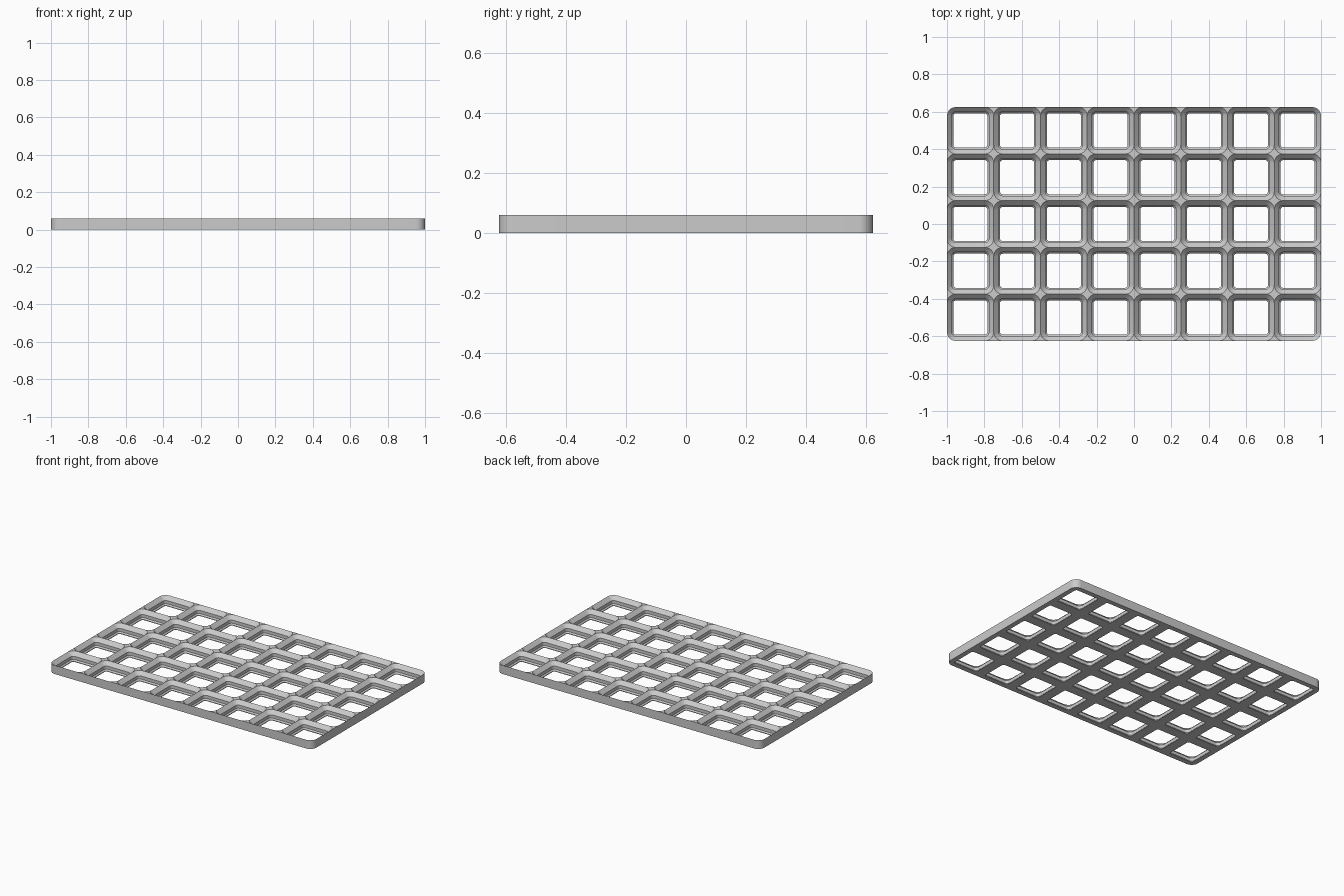
import bpy, bmesh, math

if "Cube" in bpy.data.objects:
    bpy.data.objects.remove(bpy.data.objects["Cube"], do_unlink=True)

COLS, ROWS, PITCH = 8, 5, 0.25
U = PITCH / 21                      # one profile unit
HEIGHT, RADIUS, STEPS = 5 * U, 4 * U, 8
# Socket wall from bottom to top: (inset, height)
PROFILE = [(2.85, 0), (2.85, 0.35), (2.15, 1.05), (2.15, 2.85), (0, 5)]
CORNERS = [(1, 1), (-1, 1), (-1, -1), (1, -1)]

bm = bmesh.new()
cache = {}


def vert(x, y, z):
    """Reuse one vertex per position so neighbouring cells are welded."""
    key = (round(x, 5), round(y, 5), round(z, 5))
    if key not in cache:
        cache[key] = bm.verts.new(key)
    return cache[key]


def rounded_ring(cx, cy, inset, z):
    half, r = PITCH / 2 - inset, RADIUS - inset
    ring = []
    for i, (sx, sy) in enumerate(CORNERS):
        for k in range(STEPS + 1):
            a = math.pi / 2 * (i + k / STEPS)
            ring.append(vert(cx + sx * (half - r) + r * math.cos(a),
                             cy + sy * (half - r) + r * math.sin(a), z))
    return ring


def outline_ring(cx, cy, z):
    """Cell outline: square inside the grid, rounded at the plate corners."""
    ring = rounded_ring(cx, cy, 0, z)
    for i, (sx, sy) in enumerate(CORNERS):
        x, y = cx + sx * PITCH / 2, cy + sy * PITCH / 2
        plate_corner = (abs(x) > COLS * PITCH / 2 - U and
                        abs(y) > ROWS * PITCH / 2 - U)
        if not plate_corner:
            for k in range(1, STEPS):
                ring[i * (STEPS + 1) + k] = vert(x, y, z)
    return ring


def skin(a, b):
    for i in range(len(a)):
        j = (i + 1) % len(a)
        corners = list(dict.fromkeys((a[i], a[j], b[j], b[i])))
        if len(corners) > 2:
            bm.faces.new(corners)


# Sockets, with the underside and the flat patches where ridges cross
for col in range(COLS):
    for row in range(ROWS):
        cx = (col - (COLS - 1) / 2) * PITCH
        cy = (row - (ROWS - 1) / 2) * PITCH
        rings = [outline_ring(cx, cy, 0)]
        rings += [rounded_ring(cx, cy, d * U, h * U) for d, h in PROFILE]
        rings.append(outline_ring(cx, cy, HEIGHT))
        for lower, upper in zip(rings, rings[1:]):
            skin(lower, upper)

# Outer wall joins the open top and bottom rims
rim = [e for e in bm.edges if e.is_boundary]
bmesh.ops.bridge_loops(bm, edges=rim)
bmesh.ops.recalc_face_normals(bm, faces=bm.faces)

mesh = bpy.data.meshes.new("grid_baseplate")
bm.to_mesh(mesh)
bm.free()
plate = bpy.data.objects.new("grid_baseplate", mesh)
bpy.context.collection.objects.link(plate)

# Plain grey plastic
grey = bpy.data.materials.new("plain_grey")
grey.use_nodes = True
grey.diffuse_color = (0.6, 0.6, 0.6, 1)
grey.node_tree.nodes["Principled BSDF"].inputs["Base Color"].default_value = (0.6, 0.6, 0.6, 1)
mesh.materials.append(grey)

bpy.ops.object.select_all(action="DESELECT")
plate.select_set(True)
bpy.context.view_layer.objects.active = plate
bpy.ops.object.shade_smooth_by_angle(angle=math.radians(30))
